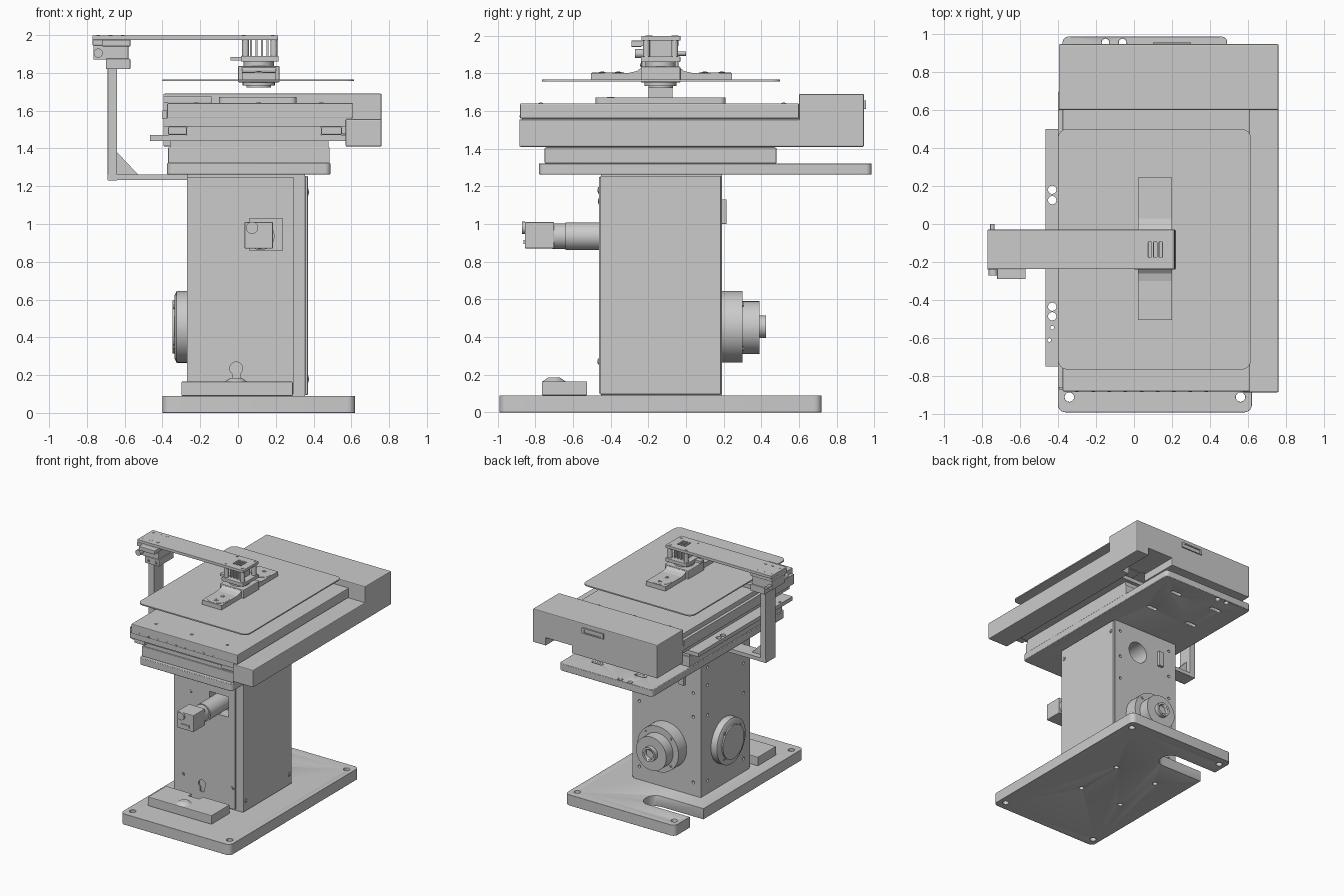
import bpy, bmesh, math
from mathutils import Matrix, Vector


def finish(name, bm):
    bmesh.ops.recalc_face_normals(bm, faces=bm.faces)
    me = bpy.data.meshes.new(name)
    bm.to_mesh(me)
    bm.free()
    ob = bpy.data.objects.new(name, me)
    bpy.context.collection.objects.link(ob)
    return ob


def extrude(name, pts, vec):
    """Extrude a closed planar outline along a vector."""
    bm = bmesh.new()
    f = bm.faces.new([bm.verts.new(p) for p in pts])
    r = bmesh.ops.extrude_face_region(bm, geom=[f])
    bmesh.ops.translate(bm, vec=vec, verts=[v for v in r['geom'] if isinstance(v, bmesh.types.BMVert)])
    return finish(name, bm)


def box(name, x, y, z, r=0.0, bevel=0.0):
    """Box from ranges; r rounds the vertical corners, bevel softens the edges."""
    if r:
        pts = []
        for cx, cy, a0 in ((x[1]-r, y[1]-r, 0), (x[0]+r, y[1]-r, 90), (x[0]+r, y[0]+r, 180), (x[1]-r, y[0]+r, 270)):
            for i in range(7):
                a = math.radians(a0 + 15*i)
                pts.append((cx + r*math.cos(a), cy + r*math.sin(a), z[0]))
    else:
        pts = [(x[0], y[0], z[0]), (x[1], y[0], z[0]), (x[1], y[1], z[0]), (x[0], y[1], z[0])]
    ob = extrude(name, pts, (0, 0, z[1]-z[0]))
    if bevel:
        m = ob.modifiers.new('soft_edge', 'BEVEL')
        m.width, m.segments, m.limit_method, m.angle_limit = bevel, 2, 'ANGLE', math.radians(40)
    return smooth(ob) if r else ob


def smooth(ob):
    bpy.ops.object.select_all(action='DESELECT')
    ob.select_set(True)
    bpy.context.view_layer.objects.active = ob
    bpy.ops.object.shade_smooth_by_angle(angle=math.radians(30))
    return ob


def cyl(name, c, r, length, axis='Z', n=32, r2=None):
    """Cylinder starting at c and running along +axis (negative length runs back)."""
    bm = bmesh.new()
    bmesh.ops.create_cone(bm, cap_ends=True, segments=n, radius1=r, radius2=r if r2 is None else r2, depth=abs(length))
    d = {'X': Vector((1, 0, 0)), 'Y': Vector((0, 1, 0)), 'Z': Vector((0, 0, 1))}[axis] * (1 if length > 0 else -1)
    rot = Vector((0, 0, 1)).rotation_difference(d).to_matrix().to_4x4()
    bmesh.ops.transform(bm, matrix=Matrix.Translation(Vector(c) + d*abs(length)/2) @ rot, verts=bm.verts)
    return smooth(finish(name, bm))


def cut(ob, *cutters):
    """Subtract cutters and remove them."""
    bpy.context.view_layer.objects.active = ob
    for c in cutters:
        m = ob.modifiers.new('cut', 'BOOLEAN')
        m.operation, m.solver, m.object = 'DIFFERENCE', 'EXACT', c
        c.hide_render = True
        bpy.ops.object.modifier_apply(modifier=m.name)
        bpy.data.objects.remove(c, do_unlink=True)
    return ob


def holes(spots, r, axis, length):
    return [cyl('cutter', p, r, length, axis, 16) for p in spots]


def screws(name, spots, r, axis, h):
    for i, p in enumerate(spots):
        cyl(f'{name}_{i+1}', p, r, h, axis, 16)
        cyl(f'{name}_socket_{i+1}', p, r*0.55, h*1.5, axis, 6)


# Base plate with slot open on the left and mounting holes
base = box('base_plate', (-0.40, 0.62), (-0.99, 0.72), (0, 0.09), r=0.04, bevel=0.008)
cut(base, box('cutter', (-0.60, 0.07), (0.34, 0.52), (-0.1, 0.2), r=0.08),
    *holes([(x, y, -0.1) for x in (-0.34, 0.56) for y in (-0.91, 0.64)], 0.025, 'Z', 0.3),
    *holes([(x, y, -0.1) for x in (-0.15, 0.25) for y in (-0.35, 0.08)], 0.02, 'Z', 0.15))

# Block and dome in front of the column
pad = box('front_block', (-0.30, 0.29), (-0.765, -0.525), (0.09, 0.165), bevel=0.004)
cut(pad, box('cutter', (-0.06, 0.04), (-0.57, -0.5), (0.12, 0.2)))
cyl('front_block_dome', (-0.01, -0.70, 0.165), 0.06, 0.02, r2=0.03)

# Column with its bores
col = box('column', (-0.27, 0.355), (-0.45, 0.19), (0.09, 1.265))
front = box('column_front_cover', (-0.27, 0.295), (-0.462, -0.45), (0.10, 1.25))
box('column_right_cover', (0.355, 0.37), (-0.455, 0.185), (0.095, 1.255), bevel=0.004)
cut(col, cyl('cutter', (0.12, 0.25, 1.05), 0.09, -0.3, 'Y'),
    box('cutter', (0.06, 0.235), (-0.5, -0.36), (0.86, 1.03)),
    *holes([(x, 0.22, z) for x in (-0.2, 0.3) for z in (0.2, 0.75, 0.95, 1.18)], 0.012, 'Y', -0.06),
    *holes([(-0.3, y, z) for y in (-0.38, 0.1) for z in (0.2, 0.75, 1.0, 1.15)], 0.012, 'X', 0.06))
cut(front, box('cutter', (0.06, 0.235), (-0.5, -0.4), (0.86, 1.03)),
    cyl('cutter', (-0.01, -0.5, 0.235), 0.034, 0.2, 'Y'),
    box('cutter', (-0.03, 0.01), (-0.5, -0.4), (0.17, 0.22)))
screws('front_cover_screw', [(x, -0.46, z) for x in (-0.19, 0.27) for z in (0.27, 1.18)], 0.017, 'Y', -0.006)
screws('front_plug', [(-0.12, -0.46, z) for z in (0.98, 1.12)], 0.017, 'Y', -0.005)
screws('right_cover_screw', [(0.368, y, z) for y in (-0.42, 0.155) for z in (0.18, 1.17)], 0.018, 'X', 0.006)
box('back_latch', (-0.13, -0.08), (0.19, 0.215), (1.0, 1.13), bevel=0.004)

# Motor / camera tube at the front
cyl('motor_barrel', (0.12, -0.38, 0.935), 0.073, -0.26, 'Y')
cyl('motor_collar', (0.115, -0.64, 0.935), 0.067, -0.07, 'Y')
box('motor_head', (0.035, 0.185), (-0.855, -0.70), (0.87, 1.01), bevel=0.005)
cyl('motor_lens', (0.075, -0.855, 0.98), 0.032, -0.015, 'Y', 24)
box('motor_connector', (0.07, 0.15), (-0.862, -0.85), (0.895, 0.915))

# Drive hubs on the back and left of the column
hub = cyl('back_hub_flange', (0.05, 0.185, 0.455), 0.19, 0.115, 'Y', 48)
cyl('back_hub_drum', (0.05, 0.30, 0.45), 0.14, 0.09, 'Y', 48)
shaft = cyl('back_hub_shaft', (0.05, 0.38, 0.455), 0.06, 0.045, 'Y', 32)
cut(shaft, cyl('cutter', (0.05, 0.395, 0.455), 0.042, 0.1, 'Y', 32))
cyl('left_hub_flange', (-0.265, -0.135, 0.455), 0.19, -0.06, 'X', 48)
rim = cyl('left_hub_cover', (-0.325, -0.135, 0.455), 0.19, -0.012, 'X', 48, r2=0.165)
cyl('left_hub_cap', (-0.33, -0.135, 0.455), 0.14, -0.018, 'X', 48)
ring = [(math.cos(math.radians(45+90*i))*0.15, math.sin(math.radians(45+90*i))*0.15) for i in range(4)]
screws('left_hub_screw', [(-0.335, -0.135+a, 0.455+b) for a, b in ring], 0.012, 'X', -0.006)
screws('back_hub_screw', [(0.05+a*1.1, 0.30, 0.455+b*1.1) for a, b in ring], 0.012, 'Y', 0.005)

# Carrier plate and slide block above the column
carrier = box('carrier_plate', (-0.375, 0.49), (-0.78, 0.985), (1.263, 1.322), r=0.03, bevel=0.004)
cut(carrier, *holes([(-0.15, 0.955, 1.2), (-0.06, 0.955, 1.2)], 0.02, 'Z', 0.2),
    *[box('cutter', (x, x+0.1), (y, y+0.03), (1.2, 1.4), r=0.014) for x in (-0.2, 0.2) for y in (0.5, 0.8)])
box('slide_block', (-0.37, 0.485), (-0.75, 0.48), (1.322, 1.405), bevel=0.004)
box('slide_block_top', (-0.36, 0.48), (-0.74, 0.47), (1.405, 1.44))

# Stage flange, bearings and plates
flange = box('stage_flange', (-0.465, 0.57), (-0.75, 0.50), (1.44, 1.472))
cut(flange, *holes([(-0.43, y, 1.4) for y in (0.18, 0.125, -0.435, -0.485)], 0.022, 'Z', 0.2),
    *holes([(-0.43, -0.545, 1.4), (-0.445, -0.61, 1.4)], 0.01, 'Z', 0.2))
box('stage_body', (-0.27, 0.44), (-0.75, 0.62), (1.472, 1.555))
for n, x in (('left', (-0.37, -0.27)), ('right', (0.44, 0.55))):
    box(n + '_linear_rail', (x[0]+0.03, x[1]-0.03), (-0.84, 0.62), (1.50, 1.555))
    box(n + '_bearing', x, (-0.85, 0.60), (1.472, 1.515), bevel=0.006)
box('stage_underplate', (-0.395, 0.60), (-0.87, 0.62), (1.515, 1.56))
top = box('stage_top_plate', (-0.375, 0.61), (-0.88, 0.60), (1.56, 1.64), bevel=0.005)
box('left_edge_strip', (-0.40, -0.375), (-0.86, 0.60), (1.555, 1.60))
screws('front_row_screw', [(-0.30+0.085*i, -0.878, 1.572) for i in range(9)], 0.009, 'Y', -0.004)
screws('top_plate_screw', [(x, y, 1.639) for x in (-0.22, 0.11, 0.44) for y in (-0.77, 0.52)], 0.012, 'Z', 0.004)
box('right_rail_housing', (0.57, 0.76), (-0.885, 0.62), (1.41, 1.555), bevel=0.006)
box('sample_insert', (-0.10, 0.31), (-0.48, 0.21), (1.64, 1.672), r=0.03)
box('clamp_strip', (-0.395, -0.14), (-0.42, -0.38), (1.64, 1.675), bevel=0.004)

# Rear housing with underside notch and recessed pull
rear = box('rear_housing', (-0.395, 0.76), (0.60, 0.945), (1.41, 1.69), bevel=0.006)
cut(rear, box('cutter', (0.40, 0.64), (0.4, 1.1), (1.3, 1.475)))
pull = box('rear_pull', (0.10, 0.30), (0.94, 0.955), (1.61, 1.655))
cut(pull, box('cutter', (0.12, 0.28), (0.948, 1.0), (1.62, 1.645)))

# Shield plate floating over the stage
box('shield_plate', (-0.40, 0.615), (-0.765, 0.50), (1.756, 1.766), r=0.05)

# Arched bridge carrying the shield plate
prof = [(-0.505, 1.766), (-0.505, 1.803), (-0.30, 1.803), (-0.26, 1.812), (-0.23, 1.836), (-0.04, 1.836),
        (-0.01, 1.812), (0.03, 1.803), (0.245, 1.803), (0.245, 1.766)]
extrude('shield_bridge', [(0.02, y, z) for y, z in prof], (0.18, 0, 0))
for n, y in (('front', -0.505), ('back', 0.245)):
    cyl(f'bridge_{n}_end', (0.11, y + (0.09 if y < 0 else -0.09), 1.803), 0.085, 0.002)
screws('bridge_screw', [(0.11, y, 1.803) for y in (-0.445, -0.36, 0.10, 0.19)], 0.018, 'Z', 0.005)
head = box('optic_mount', (0.0, 0.22), (-0.24, -0.03), (1.75, 1.836), bevel=0.006)
cyl('optic_barrel', (0.11, -0.135, 1.752), 0.085, -0.02)
cyl('optic_tip', (0.11, -0.135, 1.735), 0.065, -0.012)

# Post cage between bridge and arm
box('cage_lower_plate', (0.015, 0.215), (-0.24, -0.03), (1.86, 1.89), bevel=0.004)
cyl('cage_neck', (0.11, -0.135, 1.83), 0.08, 0.04)
for x in (0.04, 0.19):
    for y in (-0.21, -0.06):
        cyl('cage_post', (x, y, 1.885), 0.018, 0.095, 'Z', 16)
for i in range(4):
    box('heat_fin', (0.064+0.029*i, 0.075+0.029*i), (-0.2, -0.07), (1.885, 1.975))
box('cage_side_tab', (-0.04, 0.02), (-0.18, -0.14), (1.865, 1.885))

# Overhead arm with vented end
arm = box('overhead_arm', (-0.77, 0.212), (-0.237, -0.03), (1.974, 1.998), bevel=0.003)
cut(arm, *[box('cutter', (0.075+0.028*i, 0.092+0.028*i), (-0.175, -0.095), (1.9, 2.1)) for i in range(3)])
arm_spots = [(x, y, 1.994) for x in (-0.74, -0.675, -0.61) for y in (-0.19, -0.065)]
screws('arm_screw', arm_spots + [(x, y, 1.994) for x in (0.03, 0.185) for y in (-0.205, -0.05)], 0.02, 'Z', 0.004)

# Adjustment joint at the arm end
box('joint_upper', (-0.77, -0.57), (-0.24, -0.04), (1.945, 1.976), bevel=0.004)
box('joint_middle', (-0.765, -0.58), (-0.225, -0.05), (1.87, 1.945), bevel=0.004)
box('joint_lower', (-0.70, -0.57), (-0.235, -0.04), (1.82, 1.875), bevel=0.004)
box('joint_front_plate', (-0.72, -0.57), (-0.29, -0.235), (1.94, 1.974), bevel=0.004)
cyl('joint_knob', (-0.74, -0.22, 1.905), 0.024, -0.05, 'Y', 20)
cyl('joint_pin', (-0.745, -0.05, 1.905), 0.012, 0.05, 'Y', 12)
screws('joint_screw', [(-0.67, -0.234, 1.845), (-0.60, -0.234, 1.845)], 0.014, 'Y', -0.006)

# Side post, foot and gusset
box('side_post', (-0.69, -0.64), (-0.20, -0.072), (1.23, 1.83), bevel=0.003)
box('side_post_foot', (-0.69, -0.265), (-0.20, -0.072), (1.232, 1.263))
extrude('post_gusset', [(-0.64, -0.15, 1.263), (-0.53, -0.15, 1.263), (-0.64, -0.15, 1.38)], (0, 0.03, 0))
